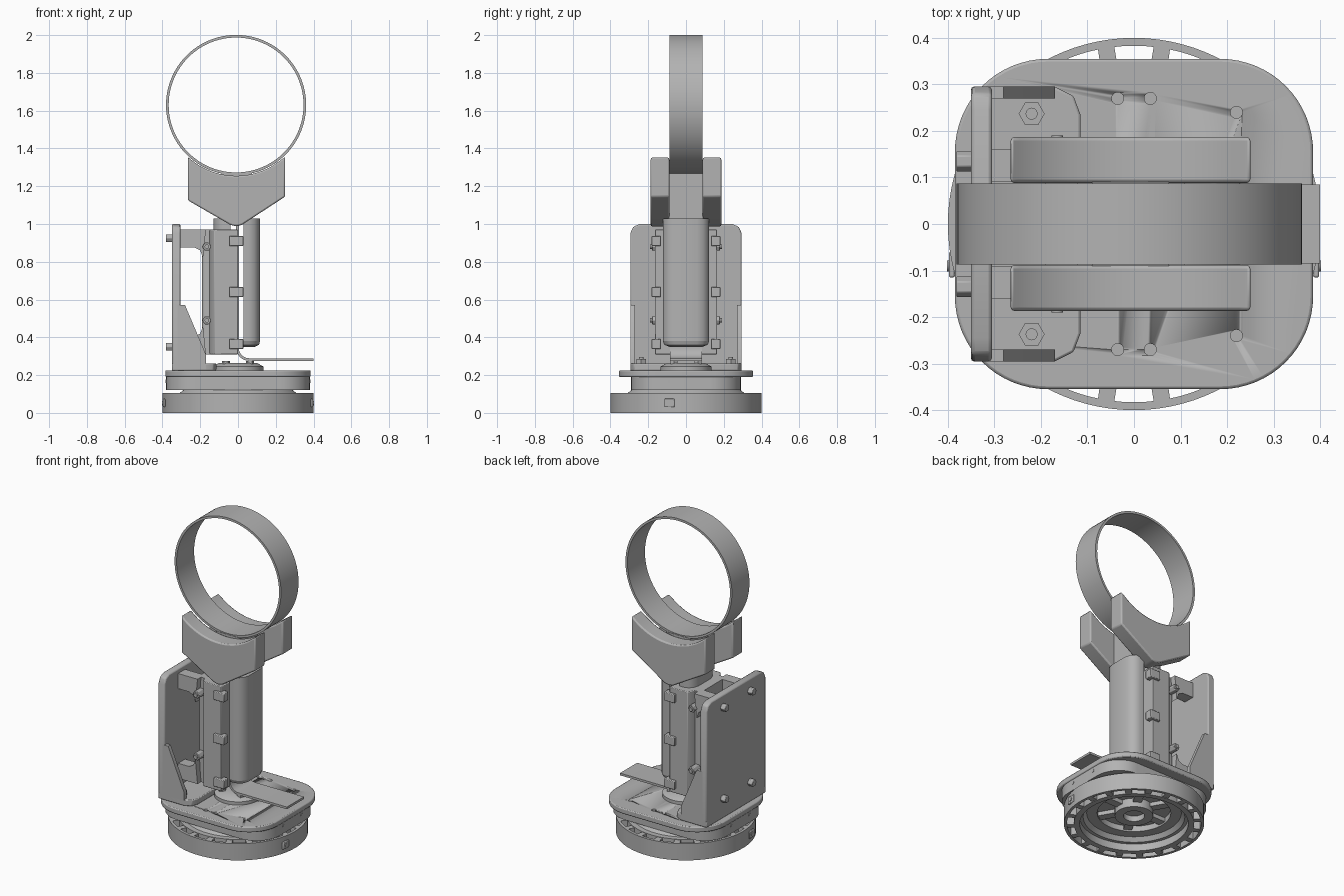
import bpy, bmesh
from math import sin, cos, pi, sqrt, radians
from mathutils import Vector, Matrix

if "Cube" in bpy.data.objects:
    bpy.data.objects.remove(bpy.data.objects["Cube"])

grey = bpy.data.materials.new("plain_grey")
grey.use_nodes = True
COLOUR = (0.45, 0.45, 0.45, 1)
grey.diffuse_color = COLOUR
grey.node_tree.nodes["Principled BSDF"].inputs["Base Color"].default_value = COLOUR


def finish(name, bm, bevel=0, segments=2):
    bmesh.ops.recalc_face_normals(bm, faces=bm.faces)
    mesh = bpy.data.meshes.new(name)
    bm.to_mesh(mesh)
    bm.free()
    ob = bpy.data.objects.new(name, mesh)
    bpy.context.collection.objects.link(ob)
    mesh.materials.append(grey)
    if bevel:
        mod = ob.modifiers.new("Bevel", "BEVEL")
        mod.width, mod.segments, mod.limit_method = bevel, segments, "ANGLE"
        mod.angle_limit = radians(40)
    bpy.ops.object.select_all(action="DESELECT")
    ob.select_set(True)
    bpy.context.view_layer.objects.active = ob
    bpy.ops.object.shade_smooth_by_angle(angle=radians(35))
    return ob


def add_prism(bm, pts, axis, lo, hi):
    """Extrude a 2D outline along an axis: y takes (x, z), z takes (x, y), x takes (y, z)."""
    place = {"x": lambda a, b: (lo, a, b), "y": lambda a, b: (a, lo, b), "z": lambda a, b: (a, b, lo)}[axis]
    face = bm.faces.new([bm.verts.new(place(a, b)) for a, b in pts])
    ext = bmesh.ops.extrude_face_region(bm, geom=[face])
    shift = Vector([(hi - lo) * (axis == k) for k in "xyz"])
    bmesh.ops.translate(bm, vec=shift, verts=[v for v in ext["geom"] if isinstance(v, bmesh.types.BMVert)])


def prism(name, pts, axis, lo, hi, bevel=0, segments=2):
    bm = bmesh.new()
    add_prism(bm, pts, axis, lo, hi)
    return finish(name, bm, bevel, segments)


def rect(a0, a1, b0, b1):
    return [(a0, b0), (a1, b0), (a1, b1), (a0, b1)]


def rounded(a0, a1, b0, b1, r, n=10):
    pts = []
    for q, (a, b) in enumerate([(a1 - r, b1 - r), (a0 + r, b1 - r), (a0 + r, b0 + r), (a1 - r, b0 + r)]):
        for i in range(n + 1):
            t = (q + i / n) * pi / 2
            pts.append((a + r * cos(t), b + r * sin(t)))
    return pts


def circle(a, b, r, n=24):
    return [(a + r * cos(2 * pi * i / n), b + r * sin(2 * pi * i / n)) for i in range(n)]


def lathe(name, profile, centre=(0, 0, 0), axis="z", steps=96, bevel=0):
    """Spin a closed (radius, height) outline about an axis."""
    bm = bmesh.new()
    rings = []
    for i in range(steps):
        t = 2 * pi * i / steps
        rings.append([bm.verts.new((r * cos(t), r * sin(t), h)) for r, h in profile])
    for i, ring in enumerate(rings):
        nxt = rings[(i + 1) % steps]
        for j in range(len(profile)):
            k = (j + 1) % len(profile)
            bm.faces.new((ring[j], ring[k], nxt[k], nxt[j]))
    turn = Matrix.Rotation(pi / 2, 4, "X") if axis == "y" else Matrix()
    bmesh.ops.transform(bm, matrix=Matrix.Translation(centre) @ turn, verts=bm.verts)
    return finish(name, bm, bevel)


# Base ring: two walls joined by webs, leaving a row of open slots
lathe("base_outer_wall", rect(0.383, 0.4, 0, 0.105))
lathe("base_inner_wall", rect(0.31, 0.343, 0, 0.105))
bm = bmesh.new()
SLOTS = 20
for i in range(SLOTS):
    mid = (i + 0.5) * 2 * pi / SLOTS
    outline = [(r * cos(mid + d), r * sin(mid + d))
               for r, d in ((0.335, -0.055), (0.39, -0.045), (0.39, 0.045), (0.335, 0.055))]
    add_prism(bm, outline, "z", 0.003, 0.102)
finish("base_webs", bm)

# Turntable inside the base, with spokes and a hub
lathe("turntable_rim", [(0.21, 0.07), (0.27, 0.07), (0.29, 0.045), (0.315, 0.045), (0.315, 0.1), (0.29, 0.12), (0.21, 0.12)])
lathe("turntable_hub", rect(0.06, 0.11, 0.05, 0.125), steps=48)
prism("turntable_floor", circle(0, 0, 0.285, 64), "z", 0.105, 0.13)
prism("hub_core", circle(0, 0, 0.065, 32), "z", 0.085, 0.12)
bm = bmesh.new()
for i in range(6):
    t = i * pi / 3
    u, v = Vector((cos(t), sin(t))), Vector((-sin(t), cos(t))) * 0.025
    add_prism(bm, [tuple(p) for p in (u * 0.1 - v, u * 0.22 - v, u * 0.22 + v, u * 0.1 + v)], "z", 0.08, 0.12)
finish("turntable_spokes", bm)

# Small latches on the base sides
for side in (-1, 1):
    prism("base_latch", rect(-0.115, -0.06, 0.03, 0.075), "x", side * 0.385, side * 0.398, 0.004)
    prism("latch_pin", circle(-0.09, 0.052, 0.012, 12), "x", side * 0.39, side * 0.402)

# Deck: body below, rounded plate above, with drilled holes
prism("deck_body", rounded(-0.38, 0.38, -0.29, 0.29, 0.16), "z", 0.12, 0.192)
deck = prism("deck_plate", rounded(-0.385, 0.385, -0.355, 0.355, 0.2, 16), "z", 0.19, 0.225, 0.006)
bm = bmesh.new()
for y in (-1, 1):
    for px, py in ((-0.035, 0.27), (0.035, 0.27), (0.22, 0.24)):
        add_prism(bm, circle(px, y * py, 0.013, 16), "z", 0.195, 0.24)
drill = finish("hole_cutter", bm)
drill.hide_render = True
drill.hide_set(True)
cut = deck.modifiers.new("Holes", "BOOLEAN")
cut.operation, cut.object = "DIFFERENCE", drill
for x in (-0.09, 0.09):
    for side in (-1, 1):
        prism("deck_side_screw", circle(x, 0.168, 0.01, 12), "x", side * 0.375, side * 0.383)

# Round pivot on the deck
lathe("pivot_boss", [(0.02, 0.22), (0.135, 0.22), (0.135, 0.245), (0.1, 0.265), (0.02, 0.265)], steps=48)
for i in range(4):
    t = pi / 4 + i * pi / 2
    prism("pivot_bolt", circle(0.09 * cos(t), 0.09 * sin(t), 0.022, 6), "z", 0.25, 0.275)

# Upright back wall, foot and side gussets
wall = [(-0.295, 0.225), (0.295, 0.225), (0.295, 0.95), (0.28, 0.985), (0.245, 1.0),
        (-0.245, 1.0), (-0.28, 0.985), (-0.295, 0.95)]
prism("back_wall", wall, "x", -0.35, -0.305, 0.008)
foot = [(-0.35, -0.295), (-0.17, -0.295), (-0.13, -0.275), (-0.115, -0.235)]
foot += [(x, -y) for x, y in reversed(foot)]
prism("wall_foot", foot, "z", 0.224, 0.262, 0.005)
gusset = [(-0.32, 0.23), (-0.17, 0.23), (-0.17, 0.31), (-0.28, 0.57), (-0.32, 0.57)]
for side in (-1, 1):
    prism("wall_gusset", gusset, "y", side * 0.27, side * 0.295)
    prism("foot_nut", circle(-0.22, side * 0.237, 0.028, 6), "z", 0.26, 0.285)
    prism("foot_bolt", circle(-0.22, side * 0.237, 0.013, 12), "z", 0.28, 0.295)
    for z in (0.35, 0.925):
        prism("wall_bolt", circle(side * 0.135, z, 0.023, 6), "x", -0.382, -0.345, 0.003)
        prism("wall_nut", circle(side * 0.135, z, 0.024, 6), "x", -0.31, -0.285)

# Clamp holding the column: spine, half shell, arms, clips and screws
prism("clamp_spine", rounded(-0.19, -0.1, -0.125, 0.125, 0.02, 4), "z", 0.31, 0.97)
shell = [(-0.15, -0.125), (-0.125, -0.165), (0, -0.165), (0, 0.165), (-0.125, 0.165), (-0.15, 0.125)]
prism("clamp_shell", shell, "z", 0.31, 0.97, 0.004)
upper_arm = [(-0.306, 0.97), (-0.306, 0.875), (-0.23, 0.875), (-0.2, 0.86), (-0.185, 0.82), (-0.17, 0.97)]
lower_arm = [(x, 1.28 - z) for x, z in upper_arm]
for side in (-1, 1):
    prism("upper_arm", upper_arm, "y", side * 0.09, side * 0.16)
    prism("lower_arm", lower_arm, "y", side * 0.09, side * 0.16)
    for z in (0.365, 0.64, 0.91):
        prism("clamp_clip", rect(-0.045, 0.028, z - 0.027, z + 0.027), "y", side * 0.135, side * 0.182, 0.004)
    for z in (0.49, 0.88):
        prism("clamp_screw", circle(-0.165, z, 0.024, 6), "y", side * 0.12, side * 0.18, 0.003)
        prism("clamp_screw_tip", circle(-0.165, z, 0.012, 12), "y", side * 0.17, side * 0.19)

# Column: two rounded half shells either side of the strap
front_half = [(0.028, -0.123), (0.06, -0.123), (0.087, -0.114), (0.107, -0.092), (0.117, -0.06)]
front_half += [(x, -y) for x, y in reversed(front_half)]
for name, sign, shift in (("column_outer_half", 1, 0), ("column_inner_half", -1, -0.013)):
    bm = bmesh.new()
    add_prism(bm, [(sign * x + shift, y) for x, y in front_half], "z", 0.38, 1.03)
    # Rounded lower end
    low = [f for f in bm.faces if all(abs(v.co.z - 0.38) < 1e-4 for v in f.verts)]
    for scale, drop in ((0.93, 0.02), (0.76, 0.01)):
        low = bmesh.ops.extrude_face_region(bm, geom=low)["geom"]
        for v in [g for g in low if isinstance(g, bmesh.types.BMVert)]:
            root = sign * 0.028 + shift
            v.co = Vector((root + (v.co.x - root) * scale, v.co.y * scale, v.co.z - drop))
        low = [g for g in low if isinstance(g, bmesh.types.BMFace)]
    bmesh.ops.delete(bm, geom=[f for f in bm.faces if any(
        f is not g and set(f.verts) == set(g.verts) for g in bm.faces)], context="FACES_ONLY")
    finish(name, bm)

# Bent strap: runs up the column and out over the deck
outer = [(-0.01 + 0.07 * (1 - cos(i * pi / 12)), 0.345 - 0.07 * sin(i * pi / 12)) for i in range(7)]
inner = [(0.004 + 0.056 * (1 - cos(i * pi / 12)), 0.345 - 0.056 * sin(i * pi / 12)) for i in range(7)]
strap = [(-0.01, 1.05)] + outer + [(0.4, 0.275), (0.4, 0.289)] + inner[::-1] + [(0.004, 1.05)]
prism("bent_strap", strap, "y", -0.085, 0.085)

# Cradle: two cheeks joined by a narrow core
CX, CZ = -0.01, 1.63
arc = [(CX + x, CZ - sqrt(0.375 ** 2 - x ** 2)) for x in [0.235 - 0.47 * i / 20 for i in range(21)]]
cheek = [(-0.265, 1.355), (-0.265, 1.125), (-0.04, 0.995), (-0.01, 0.988), (0.02, 0.995), (0.25, 1.145), (0.25, 1.355)]
for side in (-1, 1):
    prism("cradle_cheek", cheek + arc, "y", side * 0.088, side * 0.187, 0.008)
prism("cradle_core", rect(-0.09, 0.075, 1.03, 1.268), "y", -0.09, 0.09)

# Large hoop on top
lathe("hoop", rect(0.357, 0.371, -0.087, 0.087), (CX, 0, CZ), "y", 96)
